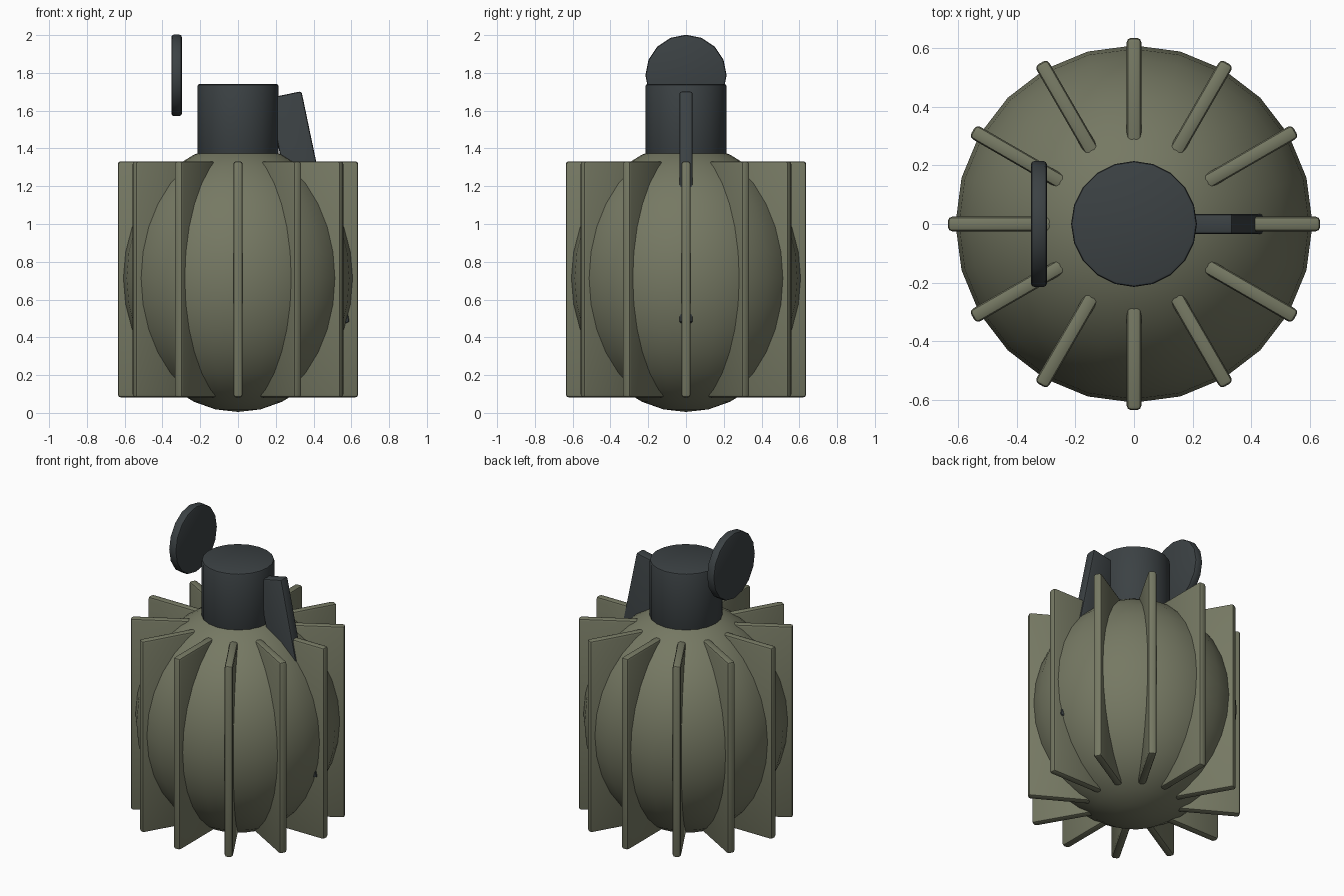
import bpy, math
from mathutils import Matrix, Vector

if "Cube" in bpy.data.objects:
    bpy.data.objects.remove(bpy.data.objects["Cube"])


def material(name, rgb):
    m = bpy.data.materials.new(name)
    m.diffuse_color = (*rgb, 1)
    m.use_nodes = True
    m.node_tree.nodes["Principled BSDF"].inputs["Base Color"].default_value = m.diffuse_color
    return m


olive = material("olive green", (0.180, 0.190, 0.125))
slate = material("dark slate", (0.044, 0.053, 0.057))


def finish(ob, name, mat, bevel=0.0, angle=35):
    ob.name = name
    ob.data.materials.append(mat)
    bpy.ops.object.transform_apply(location=False, rotation=False, scale=True)
    if bevel:
        b = ob.modifiers.new("soft edges", 'BEVEL')
        b.width, b.segments = bevel, 2
        b.limit_method, b.angle_limit = 'ANGLE', math.radians(40)
        bpy.ops.object.modifier_apply(modifier=b.name)
    bpy.ops.object.shade_smooth_by_angle(angle=math.radians(angle))
    return ob


def box(name, loc, size, rot, mat, bevel):
    bpy.ops.mesh.primitive_cube_add(size=1, location=loc, rotation=rot)
    ob = bpy.context.object
    ob.scale = size
    return finish(ob, name, mat, bevel)


def cylinder(name, loc, radius, depth, sides, rot, mat, bevel):
    bpy.ops.mesh.primitive_cylinder_add(vertices=sides, radius=radius, depth=depth,
                                        location=loc, rotation=rot)
    return finish(bpy.context.object, name, mat, bevel)


# egg-shaped body
bpy.ops.mesh.primitive_uv_sphere_add(segments=24, ring_count=16, radius=1, location=(0, 0, 0.713))
bpy.context.object.scale = (0.61, 0.61, 0.708)
finish(bpy.context.object, "body", olive, angle=60)

# twelve upright ribs around the body
inner, outer = 0.2, 0.636
for i in range(12):
    a = math.radians(30 * i)
    r = (inner + outer) / 2
    box(f"rib_{i + 1:02d}", (r * math.cos(a), r * math.sin(a), 0.707),
        (outer - inner, 0.05, 1.25), (0, 0, a), olive, 0.015)

# neck on top
cylinder("neck", (0, 0, 1.55), 0.215, 0.38, 20, (0, 0, 0), slate, 0.01)

# slanted lever, its lower part sunk into the body
tilt = math.radians(-11.8)
length, thick = 1.25, 0.18
rot = Matrix.Rotation(tilt, 3, 'Y')
corner = Vector((0.336, 0, 1.703))  # upper outer edge
centre = corner - rot @ Vector((thick / 2, 0, length / 2))
box("lever", centre, (thick, 0.07, length), (0, tilt, 0), slate, 0.012)

# pull disc floating beside the neck
cylinder("pull_disc", (-0.325, 0, 1.787), 0.215, 0.055, 16,
         (0, math.pi / 2, 0), slate, 0.012)
